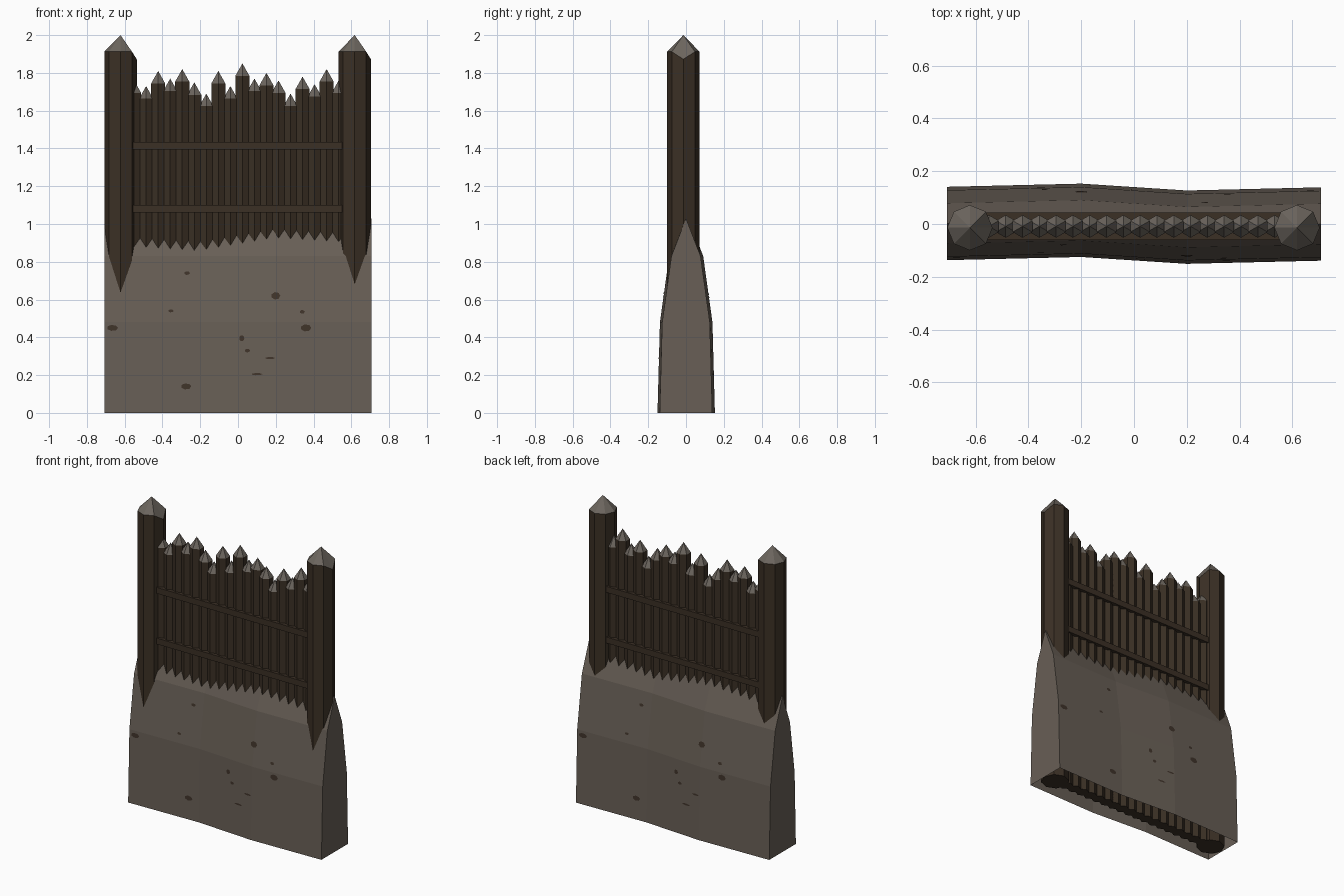
import bpy, bmesh, math

if "Cube" in bpy.data.objects:
    bpy.data.objects.remove(bpy.data.objects["Cube"])


def material(name, col):
    m = bpy.data.materials.new(name)
    m.diffuse_color = (*col, 1)
    m.use_nodes = True
    m.node_tree.nodes["Principled BSDF"].inputs["Base Color"].default_value = m.diffuse_color
    return m


EARTH = material("packed_earth", (0.138, 0.114, 0.093))
WOOD = material("dark_wood", (0.043, 0.029, 0.018))
CUT = material("cut_wood", (0.150, 0.131, 0.112))
SPOT = material("dark_soil", (0.050, 0.034, 0.023))


def make(name, verts, faces, mats, tip_from=None):
    me = bpy.data.meshes.new(name)
    me.from_pydata(verts, [], faces)
    for m in mats:
        me.materials.append(m)
    if tip_from is not None:
        for p in me.polygons:
            p.material_index = int(p.index >= tip_from)
    bm = bmesh.new()
    bm.from_mesh(me)
    bmesh.ops.recalc_face_normals(bm, faces=bm.faces)
    bm.to_mesh(me)
    bm.free()
    ob = bpy.data.objects.new(name, me)
    bpy.context.collection.objects.link(ob)
    return ob


def stake(name, x, y, r, sides, shoulder, apex, start, dip=0.0):
    """Sharpened pole with a pale cut tip."""
    ring = [(math.cos(start + 2 * math.pi * i / sides) * r,
             math.sin(start + 2 * math.pi * i / sides) * r) for i in range(sides)]
    v = [(x + a, y + b, 0.005) for a, b in ring]
    v += [(x + a, y + b, shoulder - (dip if a > 0.95 * r else 0)) for a, b in ring]
    v.append((x, y, apex))
    n = sides
    f = [tuple(reversed(range(n)))]
    f += [(i, (i + 1) % n, n + (i + 1) % n, n + i) for i in range(n)]
    f += [(n + i, n + (i + 1) % n, 2 * n) for i in range(n)]
    make(name, v, f, [WOOD, CUT], n + 1)


# Earth bank: gently bent, open underneath
half = [(0.139, 0.0), (0.126, 0.48), (0.077, 0.83)]
profile = [(-y, z) for y, z in half] + [(0.0, 1.03)] + [(y, z) for y, z in reversed(half)]
stations = [(-0.708, 0.002), (-0.2, 0.014), (0.2, -0.012), (0.708, 0.0)]
n = len(profile)
verts = [(x, y + s, z) for x, s in stations for y, z in profile]
faces = [(k * n + i, k * n + i + 1, (k + 1) * n + i + 1, (k + 1) * n + i)
         for k in range(3) for i in range(n - 1)]
faces += [tuple(range(n)), tuple(range(3 * n, 4 * n))]
make("earth_bank", verts, faces, [EARTH])


def bank_y(x, z, side):
    for (x0, s0), (x1, s1) in zip(stations, stations[1:]):
        if x0 <= x <= x1:
            shift = s0 + (s1 - s0) * (x - x0) / (x1 - x0)
    for (y0, z0), (y1, z1) in zip(half, half[1:]):
        if z0 <= z <= z1:
            return shift + side * (y0 + (y1 - y0) * (z - z0) / (z1 - z0) + 0.002)


# Dark soil flecks lying on both slopes: x, z, half width, half height
flecks = [(-0.27, 0.74, 0.016, 0.010), (0.20, 0.62, 0.024, 0.020), (-0.665, 0.45, 0.030, 0.016),
          (0.36, 0.45, 0.028, 0.019), (0.02, 0.395, 0.014, 0.016), (0.05, 0.33, 0.014, 0.010),
          (-0.275, 0.14, 0.028, 0.016), (0.17, 0.29, 0.026, 0.006), (0.10, 0.205, 0.030, 0.006),
          (0.34, 0.535, 0.014, 0.010), (-0.355, 0.54, 0.014, 0.008)]
for side in (-1, 1):
    v, f = [], []
    for x, z, a, b in flecks:
        f.append(tuple(range(len(v), len(v) + 7)))
        for i in range(7):
            t = 2 * math.pi * i / 7
            px, pz = -side * (x + a * math.cos(t)), z + b * math.sin(t)
            v.append((px, bank_y(px, pz, side), pz))
    make("soil_flecks_" + ("front" if side < 0 else "back"), v, f, [SPOT])

# Large octagonal end posts
for name, x in (("left", -0.622), ("right", 0.618)):
    stake(name + "_post", x, -0.014, 0.086, 8, 1.912, 2.0, 0, 0.04)

# Row of narrow stakes with uneven heights
heights = [1.76, 1.73, 1.81, 1.77, 1.82, 1.75, 1.69, 1.81, 1.73,
           1.85, 1.77, 1.80, 1.76, 1.69, 1.78, 1.74, 1.82, 1.76]
for i, h in enumerate(heights):
    stake(f"palisade_stake_{i + 1}", -0.55 + i * 0.0637, -0.009, 0.043, 6,
          h - 0.066, h, math.pi / 6)

# Two cross rails, slightly proud of the stakes on both faces
for name, z in (("lower", 1.08), ("upper", 1.415)):
    v = [(x, y, z + dz) for x in (-0.57, 0.57) for y in (-0.061, 0.043) for dz in (-0.02, 0.02)]
    f = [(0, 1, 3, 2), (4, 5, 7, 6), (0, 1, 5, 4), (2, 3, 7, 6), (0, 2, 6, 4), (1, 3, 7, 5)]
    make(name + "_rail", v, f, [WOOD])
